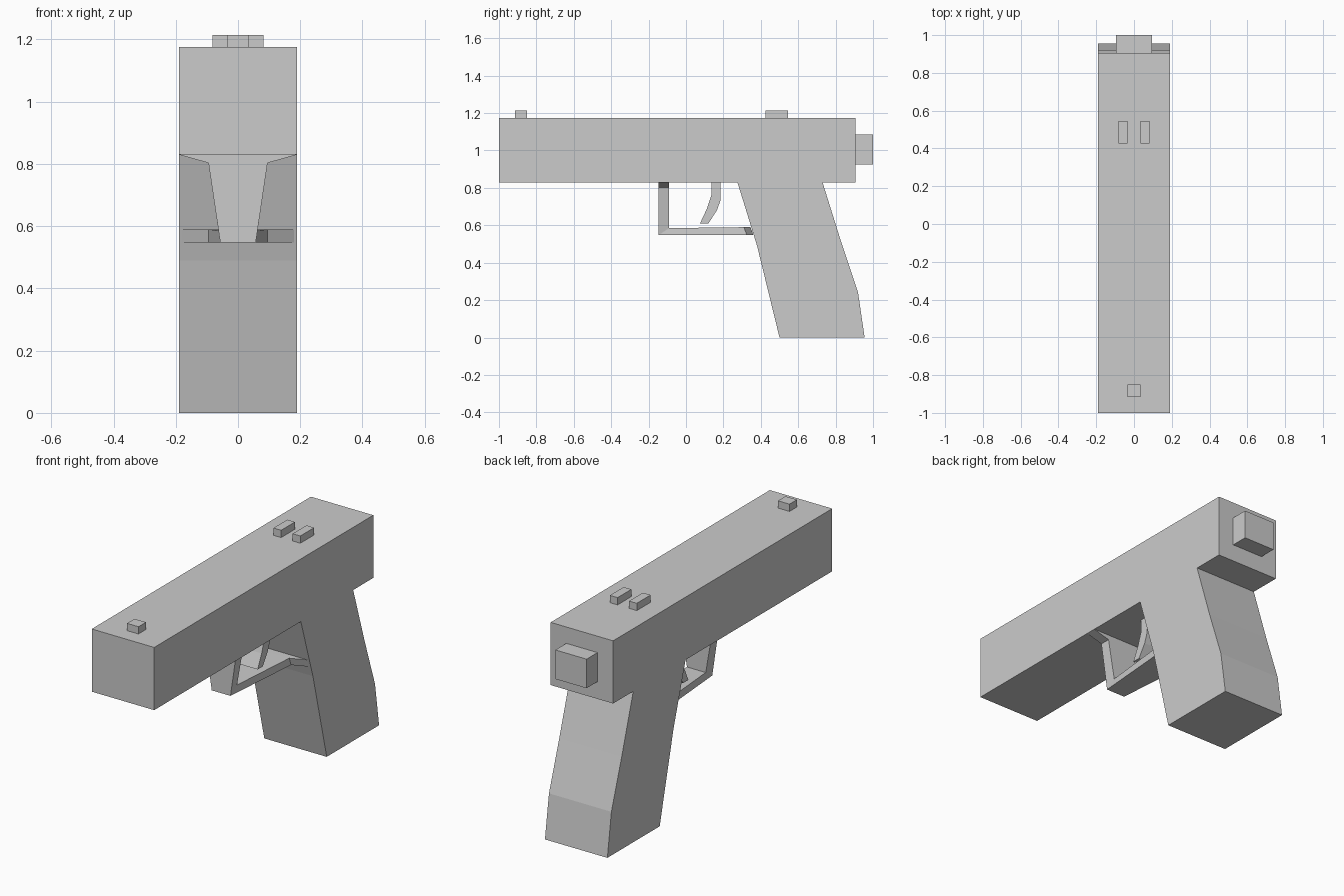
import bpy
import bmesh

cube = bpy.data.objects.get("Cube")
if cube:
    bpy.data.objects.remove(cube, do_unlink=True)

GREY = (0.6, 0.6, 0.6, 1.0)
grey = bpy.data.materials.new("light_grey")
grey.use_nodes = True
grey.diffuse_color = GREY
grey.node_tree.nodes["Principled BSDF"].inputs["Base Color"].default_value = GREY


def loft(name, rings):
    """Skin a row of matching closed rings and cap both ends."""
    bm = bmesh.new()
    rows = [[bm.verts.new(p) for p in ring] for ring in rings]
    n = len(rows[0])
    for a, b in zip(rows, rows[1:]):
        for i in range(n):
            j = (i + 1) % n
            bm.faces.new((a[i], a[j], b[j], b[i]))
    bm.faces.new(rows[0])
    bm.faces.new(rows[-1])
    bmesh.ops.recalc_face_normals(bm, faces=bm.faces)
    mesh = bpy.data.meshes.new(name)
    bm.to_mesh(mesh)
    bm.free()
    mesh.materials.append(grey)
    obj = bpy.data.objects.new(name, mesh)
    bpy.context.collection.objects.link(obj)
    return obj


def side_profile(name, points, half):
    """Extrude a (y, z) outline across the width."""
    return loft(name, [[(x, y, z) for y, z in points] for x in (-half, half)])


def box(name, x0, x1, y0, y1, z0, z1):
    outline = ((y0, z0), (y1, z0), (y1, z1), (y0, z1))
    return loft(name, [[(x, y, z) for y, z in outline] for x in (x0, x1)])


# Upper body and rear block
box("slide", -0.19, 0.19, -1, 0.905, 0.83, 1.175)
box("rear_block", -0.095, 0.095, 0.905, 1, 0.925, 1.085)

# Sights
box("front_sight", -0.035, 0.035, -0.915, -0.85, 1.175, 1.215)
for side, x0, x1 in (("left", 0.035, 0.082), ("right", -0.082, -0.035)):
    box("rear_sight_" + side, x0, x1, 0.425, 0.545, 1.175, 1.215)

# Grip
side_profile("grip", [(0.275, 0.83), (0.38, 0.49), (0.5, 0), (0.955, 0),
                      (0.92, 0.24), (0.83, 0.51), (0.73, 0.83)], 0.19)

# Trigger
side_profile("trigger", [(0.185, 0.83), (0.185, 0.735), (0.165, 0.68), (0.12, 0.61),
                         (0.075, 0.61), (0.11, 0.685), (0.137, 0.765), (0.137, 0.83)], 0.067)

# Guard: one strip swept down from the slide and back to the grip, flared at both ends
stations = [  # half width, outer (y, z), inner (y, z)
    (0.19, (-0.147, 0.83), (-0.09, 0.83)),
    (0.095, (-0.147, 0.803), (-0.09, 0.803)),
    (0.057, (-0.147, 0.547), (-0.09, 0.585)),
    (0.095, (0.325, 0.547), (0.31, 0.59)),
    (0.18, (0.36, 0.547), (0.345, 0.59)),
]
loft("trigger_guard", [[(-w, *outer), (w, *outer), (w, *inner), (-w, *inner)]
                       for w, outer, inner in stations])
